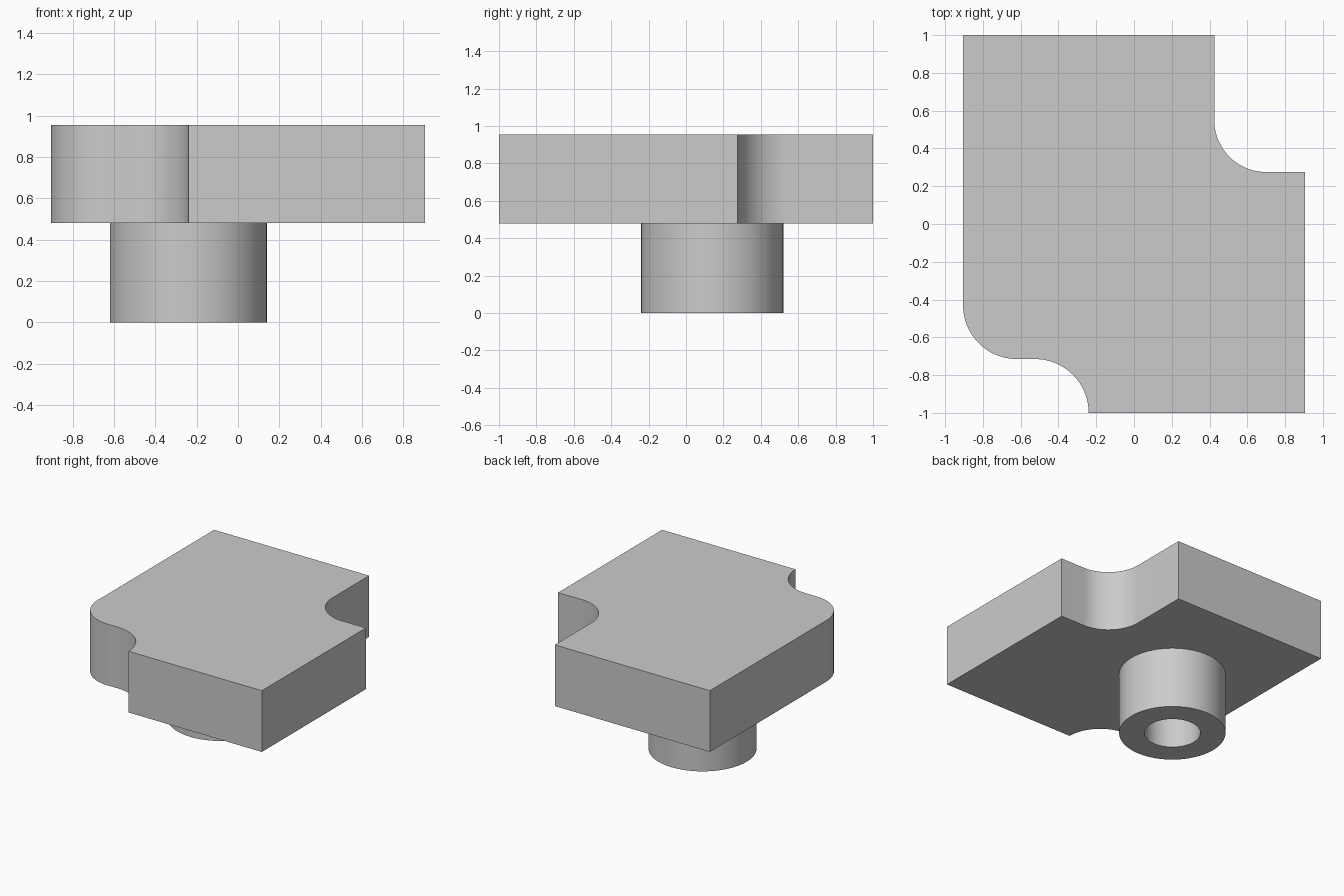
import bpy
import bmesh
from math import cos, sin, radians, pi

cube = bpy.data.objects.get("Cube")
if cube:
    bpy.data.objects.remove(cube, do_unlink=True)

grey = bpy.data.materials.new("light grey")
grey.use_nodes = True
grey.diffuse_color = (0.6, 0.6, 0.6, 1)
grey.node_tree.nodes["Principled BSDF"].inputs["Base Color"].default_value = (0.6, 0.6, 0.6, 1)


def arc(cx, cy, r, start, end, steps=24):
    """Points along an arc, angles in degrees."""
    angles = [radians(start + (end - start) * i / steps) for i in range(steps + 1)]
    return [(cx + r * cos(a), cy + r * sin(a)) for a in angles]


def finish(name, bm):
    bmesh.ops.recalc_face_normals(bm, faces=bm.faces)
    mesh = bpy.data.meshes.new(name)
    bm.to_mesh(mesh)
    bm.free()
    mesh.materials.append(grey)
    obj = bpy.data.objects.new(name, mesh)
    bpy.context.collection.objects.link(obj)
    bpy.ops.object.select_all(action="DESELECT")
    obj.select_set(True)
    bpy.context.view_layer.objects.active = obj
    bpy.ops.object.shade_smooth_by_angle(angle=radians(30))
    return obj


def extrude_outline(name, points, bottom, top):
    bm = bmesh.new()
    face = bm.faces.new([bm.verts.new((x, y, bottom)) for x, y in points])
    result = bmesh.ops.extrude_face_region(bm, geom=[face])
    verts = [v for v in result["geom"] if isinstance(v, bmesh.types.BMVert)]
    bmesh.ops.translate(bm, verts=verts, vec=(0, 0, top - bottom))
    return finish(name, bm)


def revolve(name, profile, centre, steps=96):
    """Spin an open (radius, height) profile around a vertical axis."""
    bm = bmesh.new()
    verts = [bm.verts.new((centre[0] + r, centre[1], z)) for r, z in profile]
    edges = [bm.edges.new(pair) for pair in zip(verts, verts[1:])]
    bmesh.ops.spin(bm, geom=verts + edges, cent=(*centre, 0), axis=(0, 0, 1),
                   angle=2 * pi, steps=steps, use_merge=True)
    bmesh.ops.remove_doubles(bm, verts=bm.verts, dist=0.0005)
    return finish(name, bm)


# Plate with a hollow in the back left corner and an S-curve at the front right
HALF_X = 0.905
PLATE_BOTTOM, PLATE_TOP = 0.48, 0.955
outline = [(-HALF_X, 1), (0.425, 1)]
outline += arc(0.70, 0.55, 0.275, 180, 270)
outline += [(HALF_X, 0.275), (HALF_X, -1)]
outline += arc(-0.525, -1, 0.285, 0, 90)
outline += arc(-0.62, -0.43, 0.285, 270, 180)
extrude_outline("plate", outline, PLATE_BOTTOM, PLATE_TOP)

# Round boss beneath the plate with a blind bore
revolve("hollow_boss",
        [(0.38, PLATE_BOTTOM), (0.38, 0), (0.2, 0), (0.2, PLATE_BOTTOM)],
        (-0.24, 0.14))
